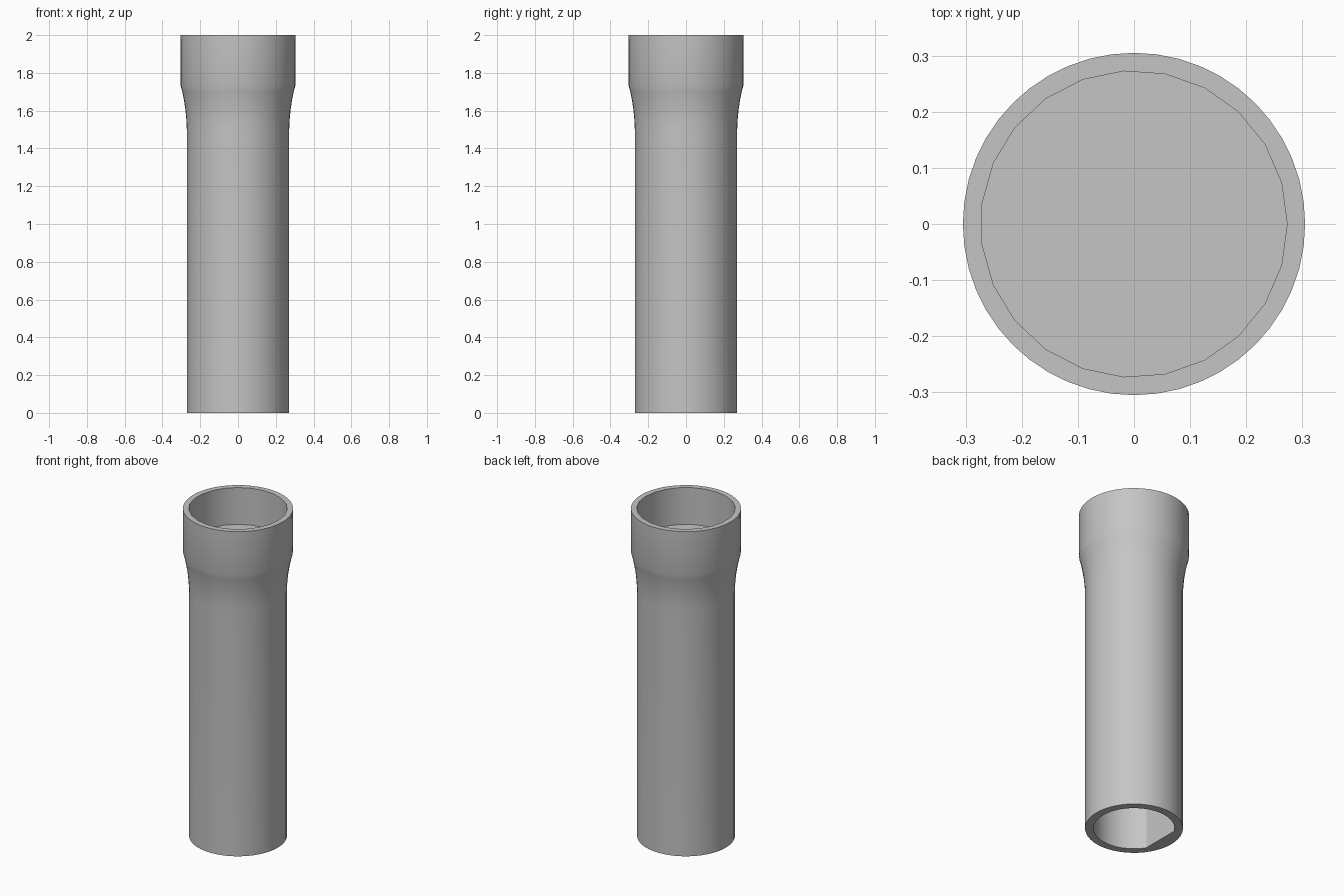
import bpy, bmesh, math

if "Cube" in bpy.data.objects:
    bpy.data.objects.remove(bpy.data.objects["Cube"])

grey = bpy.data.materials.new("mid grey")
grey.diffuse_color = (0.56, 0.56, 0.56, 1)
grey.use_nodes = True
grey.node_tree.nodes["Principled BSDF"].inputs["Base Color"].default_value = grey.diffuse_color


def lathe(name, profile, sides, flat_x=None):
    """Solid stack of rings from (radius, z) pairs, optionally cut flat on -x."""
    bm = bmesh.new()
    rings = []
    for r, z in profile:
        ring = []
        for i in range(sides):
            a = 2 * math.pi * i / sides
            ring.append(bm.verts.new((r * math.cos(a), r * math.sin(a), z)))
        rings.append(ring)
    for low, high in zip(rings, rings[1:]):
        for i in range(sides):
            j = (i + 1) % sides
            bm.faces.new((low[i], low[j], high[j], high[i]))
    bm.faces.new(rings[0][::-1])
    bm.faces.new(rings[-1])
    if flat_x is not None:
        cut = bmesh.ops.bisect_plane(
            bm, geom=bm.verts[:] + bm.edges[:] + bm.faces[:],
            plane_co=(flat_x, 0, 0), plane_no=(-1, 0, 0), clear_outer=True)
        edges = [e for e in cut["geom_cut"] if isinstance(e, bmesh.types.BMEdge)]
        bmesh.ops.holes_fill(bm, edges=edges)
    bmesh.ops.recalc_face_normals(bm, faces=bm.faces[:])
    mesh = bpy.data.meshes.new(name)
    bm.to_mesh(mesh)
    bm.free()
    mesh.materials.append(grey)
    obj = bpy.data.objects.new(name, mesh)
    bpy.context.collection.objects.link(obj)
    return obj


# Outer tube with a flared collar at the top
tube = lathe("flared_tube", [
    (0.271, 0), (0.271, 1.5), (0.274, 1.56), (0.279, 1.61),
    (0.287, 1.66), (0.295, 1.70), (0.304, 1.735), (0.305, 2)], 48)

# Round socket in the top, and D-shaped bore in the bottom
socket = lathe("socket_cutter", [(0.273, 1.775), (0.273, 2.1)], 23)
bore = lathe("bore_cutter", [(0.225, -0.1), (0.225, 1.68)], 48, flat_x=-0.19)

bpy.context.view_layer.objects.active = tube
tube.select_set(True)
for cutter in (socket, bore):
    cutter.hide_render = True
    mod = tube.modifiers.new("cut", 'BOOLEAN')
    mod.operation = 'DIFFERENCE'
    mod.solver = 'EXACT'
    mod.object = cutter
    bpy.ops.object.modifier_apply(modifier=mod.name)
    bpy.data.objects.remove(cutter)

# Smooth walls with crisp rims
bpy.ops.object.shade_smooth_by_angle(angle=math.radians(28))
